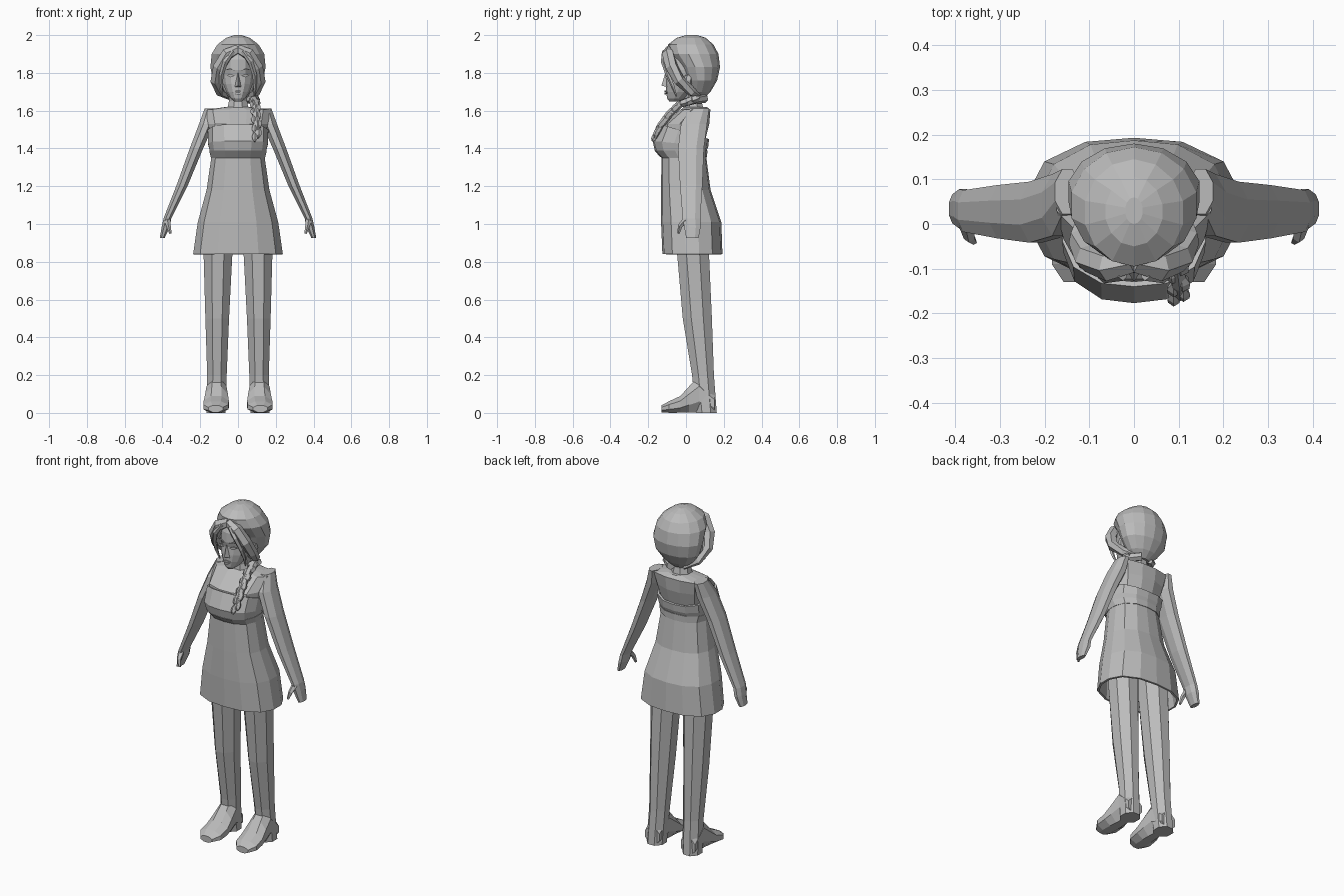
import bpy, bmesh, math
from mathutils import Vector

grey = bpy.data.materials.new("plain grey")
grey.diffuse_color = (0.5, 0.5, 0.5, 1)


def make(name, bm):
    bmesh.ops.recalc_face_normals(bm, faces=bm.faces[:])
    me = bpy.data.meshes.new(name)
    bm.to_mesh(me)
    bm.free()
    me.materials.append(grey)
    ob = bpy.data.objects.new(name, me)
    bpy.context.collection.objects.link(ob)
    return ob


def skin(name, rings, s=1, bottom=True, top=True):
    """Join rings of points into a tube, s = -1 mirrors it in x."""
    bm = bmesh.new()
    vs = [[bm.verts.new((p[0] * s, p[1], p[2])) for p in r] for r in rings]
    n = len(vs[0])
    for a, b in zip(vs, vs[1:]):
        for i in range(n):
            bm.faces.new((a[i], a[(i + 1) % n], b[(i + 1) % n], b[i]))
    if bottom:
        bm.faces.new(vs[0])
    if top:
        bm.faces.new(vs[-1])
    return make(name, bm)


def oval(a0, a1, b0, b1, n, power):
    """Rounded outline inside a box."""
    pts = []
    for i in range(n):
        t = 2 * math.pi * (i + 0.5) / n
        c, d = math.cos(t), math.sin(t)
        k = (abs(c) ** power + abs(d) ** power) ** (-1 / power)
        pts.append(((a0 + a1) / 2 + (a1 - a0) / 2 * c * k,
                    (b0 + b1) / 2 + (b1 - b0) / 2 * d * k))
    return pts


def stack(name, rows, n=8, power=2.4, s=1, **kw):
    """Rows: z, x0, x1, y0, y1, optional height change at the back."""
    rings = []
    for z, x0, x1, y0, y1, *dz in rows:
        d = dz[0] if dz else 0
        rings.append([(x, y, z + d * (y - y0) / (y1 - y0))
                      for x, y in oval(x0, x1, y0, y1, n, power)])
    return skin(name, rings, s, **kw)


def tube(name, pts, radii, n=6, s=1, flat=1.0):
    """Tapered tube along a path."""
    pts = [Vector(p) for p in pts]
    rings = []
    for i, p in enumerate(pts):
        d = (pts[min(i + 1, len(pts) - 1)] - pts[max(i - 1, 0)]).normalized()
        u = d.cross(Vector((0.3, 1, 0.1))).normalized()
        v = d.cross(u)
        rings.append([p + radii[i] * (u * math.cos(t) + v * math.sin(t) * flat)
                      for t in (2 * math.pi * k / n for k in range(n))])
    return skin(name, rings, s)


def plate(name, pts, depth=0.006, s=1):
    """Thin raised face detail facing forward."""
    back = [(x, y + depth, z) for x, y, z in pts]
    return skin(name, [back, pts], s)


# Body and neck
stack("torso", [
    (1.00, -.15, .15, -.09, .12), (1.35, -.13, .13, -.11, .09),
    (1.45, -.145, .145, -.14, .105), (1.53, -.16, .16, -.125, .125),
    (1.605, -.175, .175, -.03, .13), (1.62, -.06, .06, -.01, .11)], n=12, power=2.6)
stack("neck", [(1.59, -.065, .065, -.02, .1), (1.65, -.05, .05, -.01, .085),
               (1.74, -.05, .05, -.03, .08)])

# Dress, open at the hem
dress = stack("dress", [
    (.84, -.24, .24, -.125, .193), (1.01, -.215, .215, -.132, .187),
    (1.18, -.168, .168, -.132, .13), (1.35, -.143, .143, -.13, .108),
    (1.39, -.152, .152, -.165, .11), (1.44, -.16, .16, -.177, .118, -.03),
    (1.53, -.162, .162, -.14, .122, -.08)], n=14, power=2.5, bottom=False, top=False)
mod = dress.modifiers.new("thickness", "SOLIDIFY")
mod.thickness = .012
mod.offset = -1
# Raised band under the bust
stack("dress_band", [(1.355, -.146, .146, -.137, .112), (1.39, -.154, .154, -.168, .113)],
      n=14, power=2.5)

for s, side in ((-1, "right"), (1, "left")):
    # Arm, hand, fingers and thumb
    stack(side + "_arm", [
        (1.612, .12, .178, .02, .125), (1.53, .125, .208, -.03, .115),
        (1.40, .183, .257, -.045, .098), (1.21, .262, .325, -.035, .09),
        (1.03, .352, .395, -.02, .078), (.985, .36, .405, -.012, .08),
        (.925, .388, .415, .0, .068)], n=8, s=s)
    tube(side + "_thumb", [(.375, .0, 1.02), (.368, -.03, .99), (.358, -.04, .95)],
         [.018, .013, .007], n=5, s=s)

    # Leg with heel
    stack(side + "_leg", [
        (0, .065, .17, .05, .165), (.2, .058, .165, .03, .15),
        (.5, .045, .175, -.02, .14), (.84, .027, .185, -.05, .125),
        (1.0, .02, .185, -.06, .12)], n=8, power=2.6, s=s)

    # Foot, lofted from heel to toe
    foot = []
    for y, x0, x1, z0, z1 in ((.15, .07, .165, 0, .1), (.07, .06, .168, 0, .2),
                              (.015, .052, .175, 0, .14), (-.03, .047, .183, 0, .09),
                              (-.09, .05, .185, 0, .062), (-.13, .08, .158, .003, .04)):
        foot.append([(x, y, z) for x, z in oval(x0, x1, z0, z1, 8, 3.2)])
    skin(side + "_foot", foot, s)

    # Front hair sweeping from the parting to the nape
    tube(side + "_front_hair",
         [(0, -.085, 1.925), (.055, -.095, 1.90), (.1, -.075, 1.83),
          (.118, -.035, 1.76), (.095, .03, 1.70), (.04, .085, 1.67)],
         [.025, .034, .034, .03, .025, .015], s=s)
    tube(side + "_loose_strand",
         [(.025, -.115, 1.915), (.066, -.118, 1.86), (.088, -.095, 1.79),
          (.092, -.07, 1.73), (.085, -.05, 1.675)],
         [.012, .015, .013, .01, .004], n=5, s=s)
    # Ear
    stack(side + "_ear", [(1.72, .085, .1, .0, .025), (1.76, .085, .115, -.01, .035),
                          (1.79, .085, .11, -.005, .04)], n=6, s=s)
    # Eye, eyelid and brow
    plate(side + "_eye", [(.018, -.108, 1.785), (.038, -.105, 1.795), (.06, -.092, 1.788),
                          (.038, -.104, 1.776)], s=s)
    plate(side + "_brow", [(.014, -.113, 1.812), (.042, -.107, 1.825), (.068, -.09, 1.815),
                           (.042, -.107, 1.817)], s=s)

# Face and head
stack("head", [
    (1.648, -.018, .018, -.088, -.04), (1.665, -.04, .04, -.1, .0),
    (1.70, -.063, .063, -.105, .05), (1.74, -.08, .08, -.106, .09),
    (1.785, -.087, .087, -.102, .12), (1.815, -.09, .09, -.11, .13),
    (1.87, -.088, .088, -.108, .13), (1.93, -.07, .07, -.085, .11)], n=14, power=2.1)

# Nose and lips
bm = bmesh.new()
v = [bm.verts.new(p) for p in ((0, -.108, 1.805), (-.018, -.1, 1.724), (.018, -.1, 1.724),
                               (0, -.13, 1.733))]
for f in ((0, 1, 3), (0, 3, 2), (1, 2, 3), (0, 2, 1)):
    bm.faces.new([v[i] for i in f])
make("nose", bm)
for name, z0, z1 in (("lower_lip", 1.685, 1.696), ("upper_lip", 1.698, 1.708)):
    plate(name, [(-.026, -.1, 1.697), (-.01, -.113, z0), (.01, -.113, z0),
                 (.026, -.1, 1.697), (.008, -.114, z1), (-.008, -.114, z1)])

# Hair cap
stack("hair_cap", [
    (1.665, -.045, .045, .03, .095), (1.70, -.09, .09, .01, .13),
    (1.76, -.135, .135, -.005, .165), (1.83, -.15, .15, -.035, .18),
    (1.90, -.143, .143, -.088, .172), (1.95, -.112, .112, -.095, .145),
    (1.985, -.065, .065, -.05, .105), (2.0, -.02, .02, .0, .06)], n=14, power=2)

# Braid: a tie at the nape, then plaited lobes over the shoulder
path = [Vector(p) for p in ((.03, .1, 1.665), (.085, .05, 1.66), (.092, -.03, 1.635),
                            (.095, -.085, 1.585), (.1, -.135, 1.52), (.1, -.165, 1.455))]
tube("braid_core", path, [.024, .024, .02, .02, .018, .01])
for i in range(12):
    t = 1 + i / 11 * 3.95
    k = int(t)
    a, b = path[k], path[k + 1]
    p = a.lerp(b, t - k) + Vector((.011 * (-1) ** i, -.004, 0))
    d = (b - a).normalized()
    r = .021 - .006 * i / 11
    tube("braid_lobe", [p - d * .026, p - d * .008, p + d * .012, p + d * .024],
         [r * .4, r, r * .9, r * .3], n=5)
